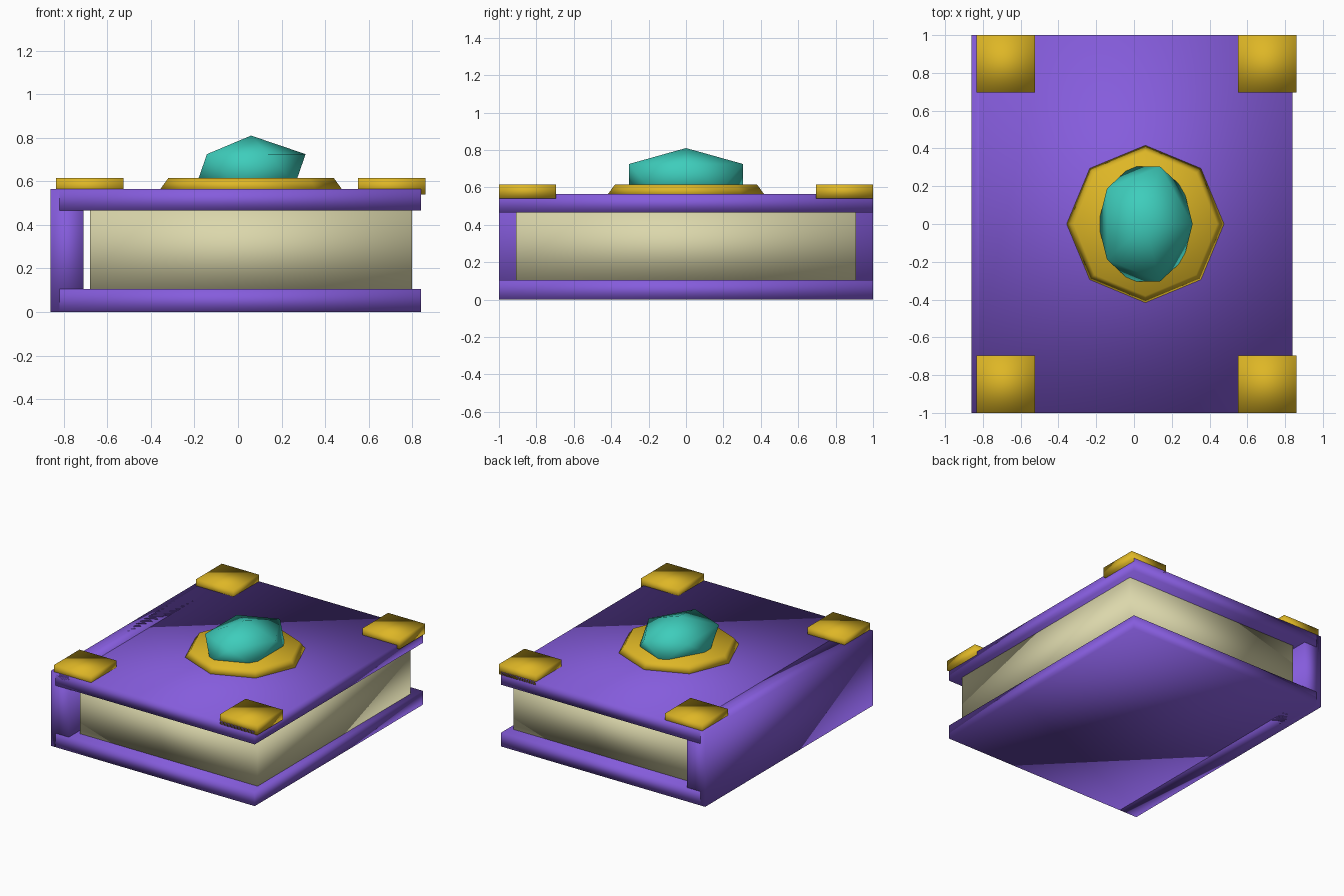
import bpy

default = bpy.data.objects.get("Cube")
if default:
    bpy.data.objects.remove(default, do_unlink=True)


def material(name, rgb):
    mat = bpy.data.materials.new(name)
    mat.use_nodes = True
    mat.diffuse_color = (*rgb, 1)
    mat.node_tree.nodes["Principled BSDF"].inputs["Base Color"].default_value = (*rgb, 1)
    return mat


purple = material("purple_leather", (0.235, 0.107, 0.716))
cream = material("cream_paper", (0.71, 0.68, 0.41))
gold = material("gold", (0.73, 0.47, 0.019))
teal = material("teal_gem", (0.048, 0.61, 0.50))


def finish(name, mat):
    """Name, colour and smooth the active object."""
    obj = bpy.context.object
    obj.name = obj.data.name = name
    obj.data.materials.append(mat)
    bpy.ops.object.transform_apply(location=False, rotation=True, scale=True)
    bpy.ops.object.shade_smooth()
    return obj


def box(name, mat, x, y, z):
    """Box spanning the given (low, high) ranges."""
    spans = (x, y, z)
    bpy.ops.mesh.primitive_cube_add(size=1, location=[(a + b) / 2 for a, b in spans])
    bpy.context.object.scale = [b - a for a, b in spans]
    return finish(name, mat)


# Covers, spine and page block
full = (-1, 1)
box("bottom_cover", purple, (-0.82, 0.84), full, (0, 0.105))
box("top_cover", purple, (-0.82, 0.84), full, (0.465, 0.565))
box("spine", purple, (-0.86, -0.71), full, (0, 0.565))
box("pages", cream, (-0.68, 0.80), (-0.91, 0.91), (0.10, 0.47))

# Metal corner plates
for side, x in (("right", (-0.835, -0.525)), ("left", (0.55, 0.86))):
    for end, y in (("front", (-1, -0.695)), ("back", (0.695, 1))):
        box(f"{end}_{side}_corner", gold, x, y, (0.54, 0.615))

# Octagonal setting with a sloping rim
bpy.ops.mesh.primitive_cone_add(vertices=8, radius1=0.42, radius2=0.38, depth=0.055,
                                location=(0.06, 0, 0.5875))
finish("gem_setting", gold)

# Faceted gem, half sunk into its setting
bpy.ops.mesh.primitive_ico_sphere_add(subdivisions=1, radius=1, location=(0.06, 0, 0.656))
bpy.context.object.scale = (0.28, 0.358, 0.154)
finish("gem", teal)
